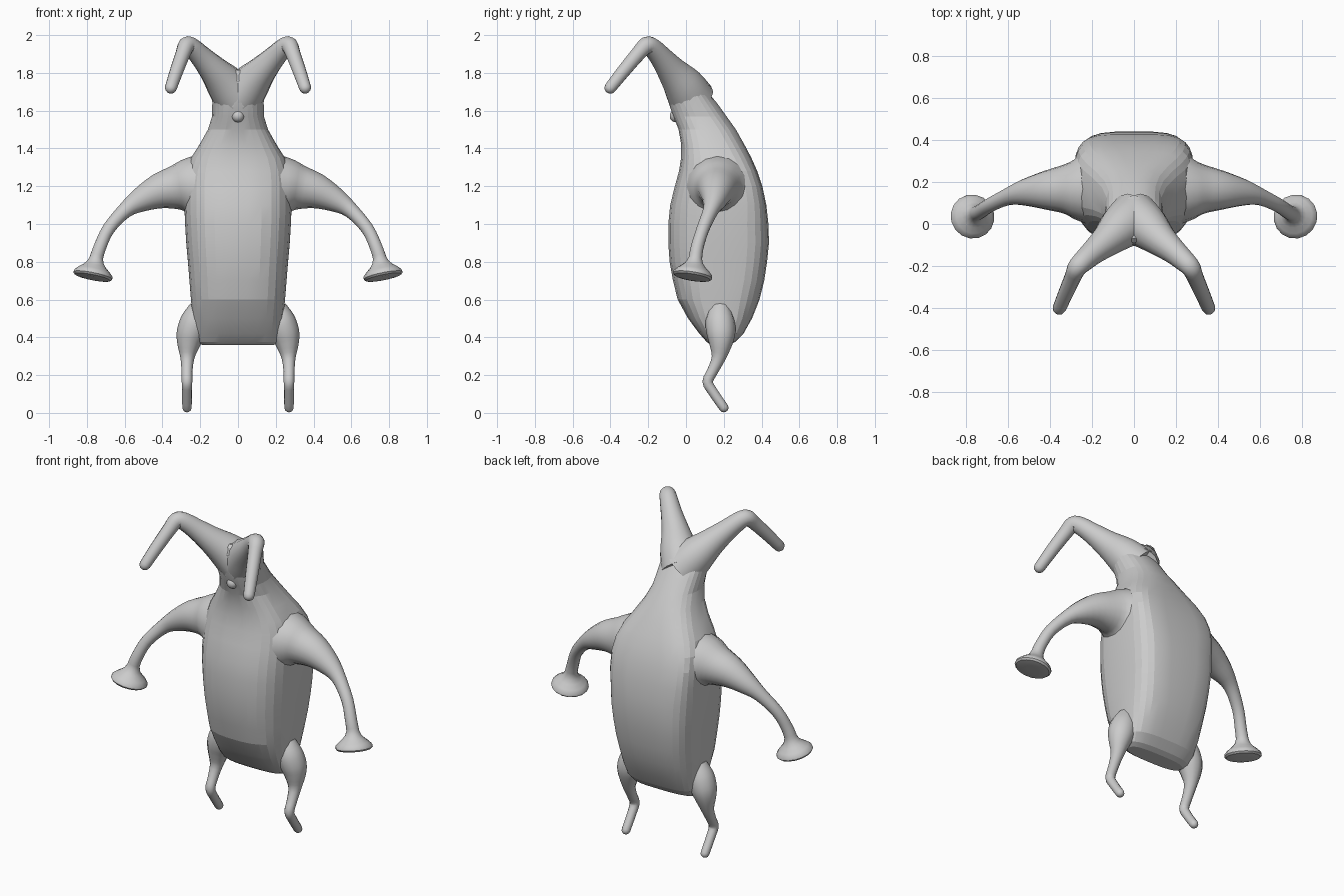
import bpy, bmesh, math
from mathutils import Vector

if "Cube" in bpy.data.objects:
    bpy.data.objects.remove(bpy.data.objects["Cube"])

grey = bpy.data.materials.new("light_grey")
grey.diffuse_color = (0.6, 0.6, 0.6, 1)
grey.use_nodes = True
grey.node_tree.nodes["Principled BSDF"].inputs["Base Color"].default_value = grey.diffuse_color


def make(name, rings, angle):
    """Skin a list of rings and close both ends."""
    bm = bmesh.new()
    rows = [[bm.verts.new(p) for p in r] for r in rings]
    n = len(rows[0])
    for a, b in zip(rows, rows[1:]):
        for i in range(n):
            j = (i + 1) % n
            bm.faces.new((a[i], a[j], b[j], b[i]))
    bm.faces.new(rows[0][::-1])
    bm.faces.new(rows[-1])
    bmesh.ops.recalc_face_normals(bm, faces=bm.faces)
    me = bpy.data.meshes.new(name)
    bm.to_mesh(me)
    bm.free()
    me.materials.append(grey)
    ob = bpy.data.objects.new(name, me)
    bpy.context.collection.objects.link(ob)
    bpy.ops.object.select_all(action='DESELECT')
    ob.select_set(True)
    bpy.context.view_layer.objects.active = ob
    if angle:
        bpy.ops.object.shade_smooth_by_angle(angle=math.radians(angle))
    return ob


def catmull(keys, steps):
    """Smoothly interpolate rows of numbers."""
    out = []
    for i in range(len(keys) - 1):
        p0, p1, p2 = keys[max(i - 1, 0)], keys[i], keys[i + 1]
        p3 = keys[min(i + 2, len(keys) - 1)]
        for s in range(steps):
            t = s / steps
            out.append([0.5 * (2 * b + (c - a) * t + (2 * a - 5 * b + 4 * c - d) * t * t
                               + (3 * b - a - 3 * c + d) * t ** 3)
                        for a, b, c, d in zip(p0, p1, p2, p3)])
    return out + [list(keys[-1])]


def limb(name, keys, sides=14, steps=3, tip=0.0, end=None):
    """Mirrored pair of tapered tubes; keys are x, y, z, radius."""
    rows = catmull(keys, steps)
    pts = [Vector(r[:3]) for r in rows]
    rad = [r[3] for r in rows]
    tans = [(pts[min(i + 1, len(pts) - 1)] - pts[max(i - 1, 0)]).normalized()
            for i in range(len(pts))]
    if tip:  # rounded end
        d, c = tans[-1], pts[-1]
        for a in (30, 55, 78):
            pts.append(c + d * tip * math.sin(math.radians(a)))
            rad.append(tip * math.cos(math.radians(a)))
            tans.append(d)
    if end:  # flared end: axis, then distance and radius of each ring
        axis, c = Vector(end[0]).normalized(), pts[-1]
        tans[-1] = axis
        for dist, r in end[1]:
            pts.append(c + axis * dist)
            rad.append(r)
            tans.append(axis)
    for side, s in (("right", 1), ("left", -1)):
        rings, u = [], Vector((0, 1, 0))
        for p, r, t in zip(pts, rad, tans):
            u = (u - t * u.dot(t)).normalized()
            v = t.cross(u)
            ring = []
            for k in range(sides):
                a = 2 * math.pi * k / sides
                q = p + (u * math.cos(a) + v * math.sin(a)) * r
                ring.append((q.x * s, q.y, q.z))
            rings.append(ring)
        make(f"{side}_{name}", rings, 35)


# Body and head: height, half width, front y, back y, back squareness
body = [
    (0.36, 0.19, 0.13, 0.23, 3), (0.375, 0.215, 0.11, 0.26, 3),
    (0.42, 0.232, 0.07, 0.305, 3.2), (0.50, 0.24, 0.01, 0.35, 3.5),
    (0.60, 0.25, -0.045, 0.39, 3.5), (0.70, 0.258, -0.07, 0.415, 3.8),
    (0.80, 0.266, -0.088, 0.43, 4), (0.90, 0.275, -0.095, 0.44, 4),
    (1.00, 0.281, -0.095, 0.437, 4), (1.10, 0.285, -0.085, 0.426, 4.5),
    (1.20, 0.285, -0.06, 0.405, 4.5), (1.28, 0.276, -0.038, 0.378, 4),
    (1.35, 0.25, -0.027, 0.347, 3.4), (1.42, 0.205, -0.026, 0.31, 2.9),
    (1.50, 0.16, -0.04, 0.265, 2.5), (1.57, 0.138, -0.068, 0.215, 2.3),
    (1.64, 0.137, -0.092, 0.165, 2.2), (1.70, 0.138, -0.10, 0.115, 2.2),
    (1.76, 0.115, -0.10, 0.067, 2.2), (1.80, 0.085, -0.085, 0.025, 2),
    (1.815, 0.05, -0.07, 0.0, 2),
]
rings = []
for z, w, f, b, n in body:
    mid, half, ring = (f + b) / 2, (b - f) / 2, []
    for k in range(28):
        a = 2 * math.pi * (k + 0.5) / 28
        c, s = math.cos(a), math.sin(a)
        e = n if s > 0 else min(n, 2.7)
        ring.append((w * math.copysign(abs(c) ** (2 / e), c),
                     mid + half * math.copysign(abs(s) ** (2 / e), s), z))
    rings.append(ring)
make("body", rings, 12)

# Bent horns
limb("horn", [(0.0, 0.03, 1.66, 0.125), (0.06, -0.015, 1.735, 0.108),
              (0.125, -0.075, 1.81, 0.08), (0.19, -0.13, 1.88, 0.061),
              (0.245, -0.18, 1.935, 0.051), (0.272, -0.21, 1.945, 0.046),
              (0.29, -0.25, 1.905, 0.04), (0.325, -0.33, 1.81, 0.036),
              (0.355, -0.40, 1.722, 0.032)], tip=0.032)

# Arms with flared trumpet hands
limb("arm", [(0.20, 0.17, 1.195, 0.185), (0.27, 0.165, 1.2, 0.15),
             (0.33, 0.165, 1.193, 0.118), (0.42, 0.16, 1.172, 0.093),
             (0.52, 0.15, 1.125, 0.064), (0.60, 0.13, 1.07, 0.041),
             (0.685, 0.09, 0.975, 0.034), (0.73, 0.06, 0.88, 0.034),
             (0.75, 0.05, 0.82, 0.036)], sides=16,
     end=((0.2, -0.16, -1), [(0.025, 0.045), (0.045, 0.062), (0.066, 0.087),
                             (0.084, 0.104), (0.096, 0.106), (0.106, 0.097),
                             (0.110, 0.07), (0.110, 0.03)]))

# Bent legs
limb("leg", [(0.20, 0.18, 0.56, 0.055), (0.225, 0.18, 0.49, 0.077),
             (0.25, 0.185, 0.42, 0.076), (0.262, 0.183, 0.36, 0.06),
             (0.268, 0.172, 0.29, 0.037), (0.27, 0.14, 0.22, 0.029),
             (0.27, 0.115, 0.165, 0.028), (0.27, 0.14, 0.115, 0.026),
             (0.27, 0.20, 0.028, 0.025)], sides=12, tip=0.025)

# Small round nose
bpy.ops.mesh.primitive_uv_sphere_add(segments=16, ring_count=10, radius=0.034,
                                     location=(0, -0.052, 1.572))
nose = bpy.context.object
nose.name = "nose"
nose.data.materials.append(grey)
bpy.ops.object.shade_smooth_by_angle(angle=math.radians(35))
